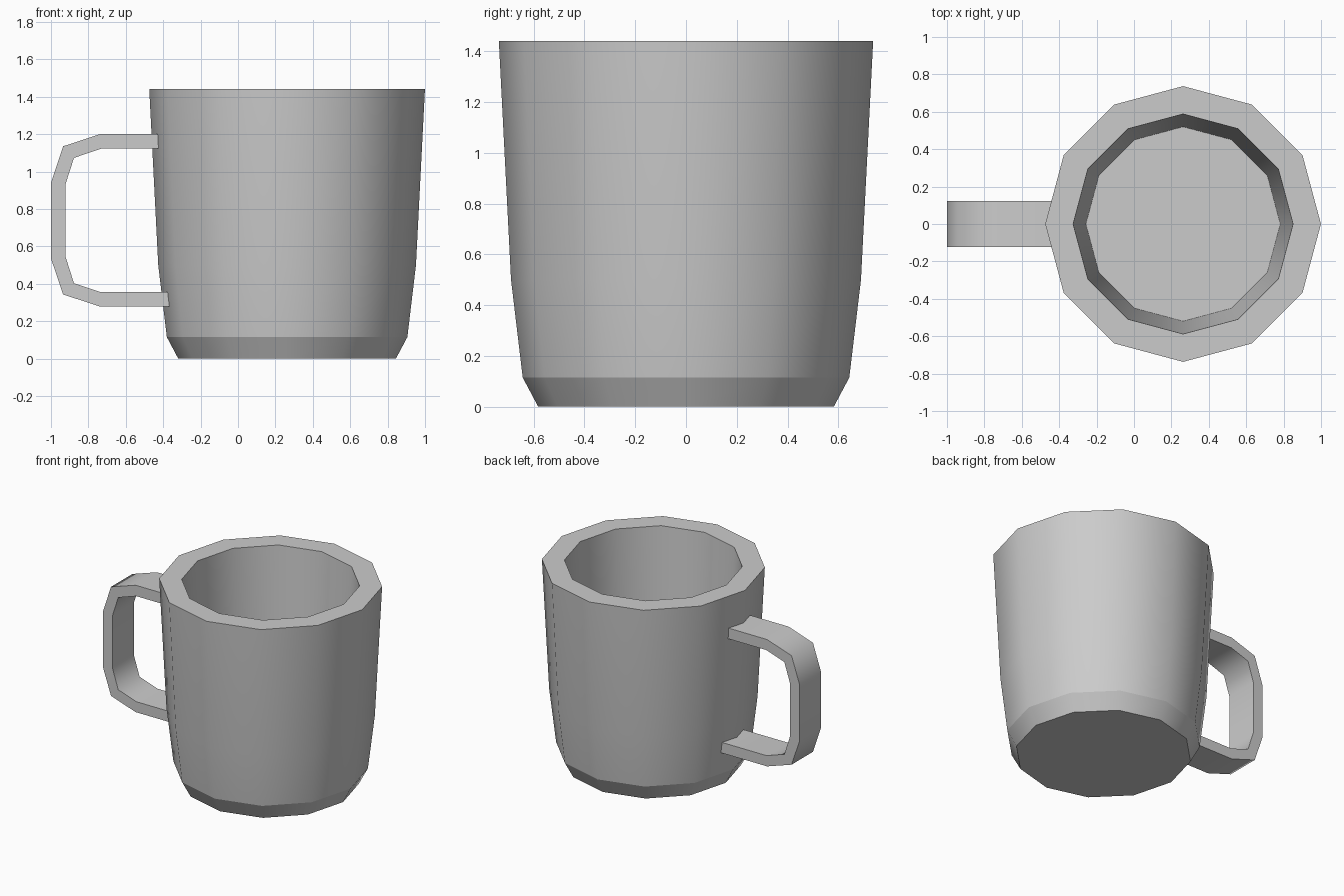
import bpy, bmesh
from math import cos, sin, pi, radians

if "Cube" in bpy.data.objects:
    bpy.data.objects.remove(bpy.data.objects["Cube"])

SIDES = 12
CX = 0.2625   # mug axis


def finish(name, bm, is_sharp):
    """Smooth shading, with hard edges where is_sharp(edge) holds."""
    bmesh.ops.recalc_face_normals(bm, faces=bm.faces)
    for f in bm.faces:
        f.smooth = True
    for e in bm.edges:
        e.smooth = not is_sharp(e)
    me = bpy.data.meshes.new(name)
    bm.to_mesh(me)
    bm.free()
    ob = bpy.data.objects.new(name, me)
    bpy.context.collection.objects.link(ob)
    return ob


# Mug body: outer wall up, over the flat rim, down the inside to the floor
profile = [(0.582, 0), (0.643, 0.115), (0.689, 0.5), (0.737, 1.44),
           (0.588, 1.44), (0.52, 0.13)]
bm = bmesh.new()
rings = [[bm.verts.new((CX + r * cos(2 * pi * i / SIDES),
                        r * sin(2 * pi * i / SIDES), z))
          for i in range(SIDES)] for r, z in profile]
for a, b in zip(rings, rings[1:]):
    for i in range(SIDES):
        j = (i + 1) % SIDES
        bm.faces.new((a[i], a[j], b[j], b[i]))
bm.faces.new(rings[0])
bm.faces.new(rings[-1])
# horizontal rings are hard, except the soft bend in the outer wall
finish("mug_body", bm, lambda e: abs(e.verts[0].co.z - e.verts[1].co.z) < 1e-4
       and abs(e.verts[0].co.z - 0.5) > 0.01)

# Handle: flat strap following a chamfered C, ends sunk into the wall
outer = [(-0.41, 1.2), (-0.738, 1.2), (-0.935, 1.135), (-1, 0.94),
         (-1, 0.535), (-0.935, 0.343), (-0.738, 0.278), (-0.355, 0.278)]
inner = [(-0.41, 1.122), (-0.733, 1.122), (-0.877, 1.073), (-0.923, 0.93),
         (-0.923, 0.547), (-0.877, 0.403), (-0.733, 0.355), (-0.355, 0.355)]
W = 0.123
bm = bmesh.new()
sections = [[bm.verts.new((p[0], y, p[1]))
             for p, y in ((o, -W), (o, W), (n, W), (n, -W))]
            for o, n in zip(outer, inner)]
for a, b in zip(sections, sections[1:]):
    for i in range(4):
        j = (i + 1) % 4
        bm.faces.new((a[i], a[j], b[j], b[i]))
bm.faces.new(sections[0])
bm.faces.new(sections[-1])
bm.normal_update()
finish("handle", bm, lambda e: e.calc_face_angle(0) > radians(60))
